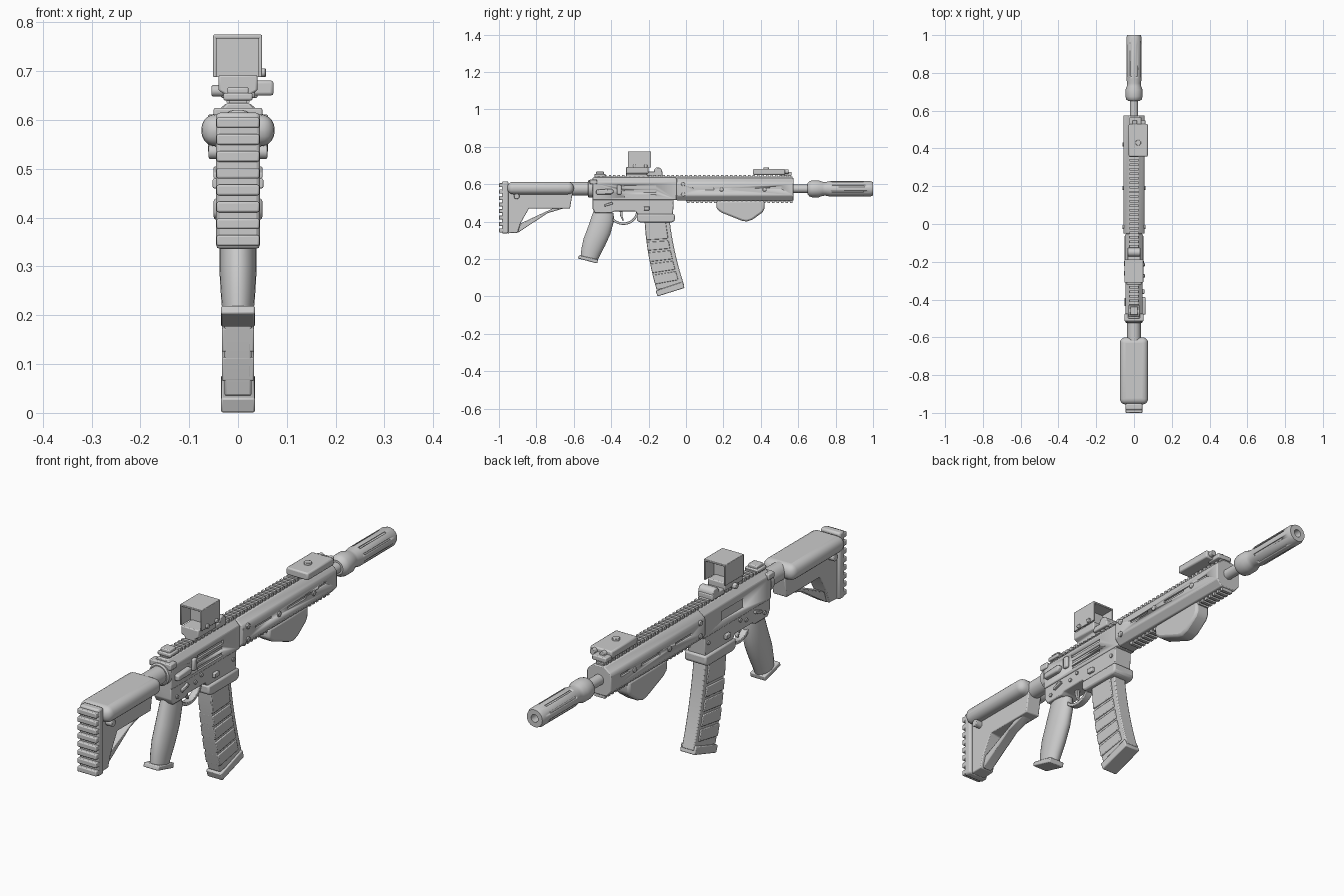
import bpy, bmesh, math
from mathutils import Vector, Matrix

if "Cube" in bpy.data.objects:
    bpy.data.objects.remove(bpy.data.objects["Cube"], do_unlink=True)

GREY = bpy.data.materials.new("light_grey")
GREY.use_nodes = True
GREY.diffuse_color = (0.6, 0.6, 0.6, 1)
GREY.node_tree.nodes["Principled BSDF"].inputs["Base Color"].default_value = (0.6, 0.6, 0.6, 1)


def finish(name, bm, bevel=0, segments=2):
    bmesh.ops.recalc_face_normals(bm, faces=bm.faces)
    mesh = bpy.data.meshes.new(name)
    bm.to_mesh(mesh)
    bm.free()
    mesh.materials.append(GREY)
    ob = bpy.data.objects.new(name, mesh)
    bpy.context.collection.objects.link(ob)
    bpy.ops.object.select_all(action='DESELECT')
    bpy.context.view_layer.objects.active = ob
    ob.select_set(True)
    bpy.ops.object.shade_smooth_by_angle(angle=math.radians(35))
    if bevel:
        mod = ob.modifiers.new("bevel", 'BEVEL')
        mod.width, mod.segments = bevel, segments
        mod.limit_method = 'ANGLE'
    return ob


def extrude(name, points, step, bevel=0, segments=2):
    bm = bmesh.new()
    face = bm.faces.new([bm.verts.new(p) for p in points])
    new = bmesh.ops.extrude_face_region(bm, geom=[face])["geom"]
    bmesh.ops.translate(bm, vec=step, verts=[v for v in new if isinstance(v, bmesh.types.BMVert)])
    return finish(name, bm, bevel, segments)


def side(name, yz, half, bevel=0.004, x=0):
    """Side outline given a thickness across x."""
    return extrude(name, [(x - half, y, z) for y, z in yz], (2 * half, 0, 0), bevel)


def section(name, xz, y0, y1, bevel=0.004, segments=2):
    """Right half of a cross-section, mirrored and run along y."""
    pts = [(x, y0, z) for x, z in xz] + [(-x, y0, z) for x, z in reversed(xz)]
    return extrude(name, pts, (0, y1 - y0, 0), bevel, segments)


def add_box(bm, lo, hi):
    size = [b - a for a, b in zip(lo, hi)]
    mid = [(a + b) / 2 for a, b in zip(lo, hi)]
    return bmesh.ops.create_cube(bm, size=1, matrix=Matrix.Translation(mid) @ Matrix.Diagonal((*size, 1)))


def boxes(name, spans, bevel=0.004):
    bm = bmesh.new()
    for lo, hi in spans:
        add_box(bm, lo, hi)
    return finish(name, bm, bevel)


def lathe(name, profile, start, axis='Y', sides=32, bevel=0):
    """Profile of (distance, radius) spun around an axis."""
    bm = bmesh.new()
    rings = []
    for d, r in profile:
        ring = []
        for i in range(sides):
            a = math.tau * i / sides
            c, s = r * math.cos(a), r * math.sin(a)
            p = {'Y': (c, d, s), 'X': (d, c, s), 'Z': (c, s, d)}[axis]
            ring.append(bm.verts.new(Vector(p) + Vector(start)))
        rings.append(ring)
    for a, b in zip(rings, rings[1:]):
        for i in range(sides):
            j = (i + 1) % sides
            bm.faces.new((a[i], a[j], b[j], b[i]))
    bm.faces.new(rings[0])
    bm.faces.new(rings[-1])
    return finish(name, bm, bevel)


def cut(target, cutter):
    cutter.hide_render = True
    cutter.hide_viewport = True
    mod = target.modifiers.new("cut", 'BOOLEAN')
    mod.object, mod.operation, mod.solver = cutter, 'DIFFERENCE', 'EXACT'


AXIS = 0.575

# Stock: butt pad with ribs, wide cheek piece, skeleton frame
boxes("butt_pad", [((-.045, -.985, .336), (.045, -.95, .615))], .008)
boxes("butt_ribs", [((-.044, -1, .342 + i * .0345), (.044, -.975, .364 + i * .0345)) for i in range(8)], .004)
section("cheek_piece", [(.075, .546), (.075, .612)], -.955, -.6, .03, 5)
side("stock_web", [(-.955, .56), (-.955, .337), (-.9, .34), (-.885, .39), (-.84, .47), (-.62, .47),
                   (-.605, .56)], .032)
side("stock_strut", [(-.9, .34), (-.74, .445), (-.64, .475), (-.62, .5), (-.67, .49), (-.885, .39)], .022)
lathe("stock_pin", [(-.06, .015), (.06, .015)], (0, -.905, .535), 'X', 20, .003)
lathe("buffer_tube", [(-.62, .036), (-.5, .036)], (0, 0, AXIS))
lathe("lock_ring", [(-.525, .04), (-.52, .046), (-.5, .046), (-.495, .04)], (0, 0, AXIS))

# Upper and lower receiver
upper = section("upper_receiver", [(.022, .635), (.044, .612), (.044, .515)], -.5, -.05)
cut(upper, boxes("port_cutter", [((.036, -.33, z), (.06, -.16, z + .014)) for z in (.53, .555, .58)]
                 + [((-.06, -.32, .545), (-.038, -.17, .585))], 0))
side("lower_receiver", [(-.5, .525), (-.5, .47), (-.485, .445), (-.4, .445), (-.385, .455), (-.27, .455),
                        (-.25, .43), (-.07, .43), (-.065, .525)], .04)
side("magazine_well", [(-.262, .44), (-.262, .405), (-.245, .395), (-.075, .395), (-.06, .405), (-.06, .44)], .05, .007)
boxes("charging_handle", [((-.05, -.515, .6), (.05, -.475, .625))])
side("forward_assist", [(-.48, .545), (-.48, .57), (-.395, .575), (-.385, .56), (-.4, .545)], .012, .006, .05)
boxes("deflector", [((.04, -.37, .545), (.056, -.345, .595))], .006)
for s, tag in ((1, "left"), (-1, "right")):
    side("selector_" + tag, [(-.435, .48), (-.435, .492), (-.395, .505), (-.39, .493)], .006, .002, s * .044)
    boxes("catch_" + tag, [sorted_pair for sorted_pair in
                           [((s * .044 - .008, -.225, .46), (s * .044 + .008, -.195, .48))]], .003)
for y, z in ((-.46, .47), (-.3, .5), (-.09, .485), (-.34, .485)):
    lathe("receiver_pin", [(-.045, .008), (.045, .008)], (0, y, z), 'X', 16)

# Trigger and guard
arc = [(-.335 + .08 * math.cos(a), .455 - .073 * math.sin(a)) for a in [math.pi * i / 16 for i in range(17)]]
inner = [(-.335 + .068 * math.cos(a), .457 - .062 * math.sin(a)) for a in [math.pi * i / 16 for i in range(17)]]
side("trigger_guard", arc + inner[::-1], .014, .002)
side("trigger", [(-.355, .46), (-.352, .43), (-.338, .403), (-.332, .407), (-.34, .43), (-.338, .46)], .007, .002)

# Pistol grip: stacked ovals of (y, z, depth, width)
bm = bmesh.new()
rings = []
for y, z, d, w in ((-.437, .46, .05, .03), (-.443, .42, .058, .035), (-.465, .35, .06, .038),
                   (-.49, .29, .058, .038), (-.508, .24, .051, .035), (-.518, .205, .045, .032)):
    rings.append([bm.verts.new((w * math.cos(a), y + d * math.sin(a), z + .3 * d * -math.sin(a)))
                  for a in [math.tau * i / 24 for i in range(24)]])
for a, b in zip(rings, rings[1:]):
    for i in range(24):
        bm.faces.new((a[i], a[i - 1], b[i - 1], b[i]))
bm.faces.new(rings[0])
bm.faces.new(rings[-1])
finish("pistol_grip", bm)
side("grip_base", [(-.578, .203), (-.572, .22), (-.47, .197), (-.475, .176)], .035)

# Curved magazine with raised bands
def mag(t):
    """Rear and front edge points at a fraction of the magazine length."""
    return ((-.222 + .02 * t + .045 * t * t, .41 - .375 * t), (-.088 + .04 * t + .038 * t * t, .41 - .35 * t))

steps = [i / 8 for i in range(9)]
side("magazine", [mag(t)[0] for t in steps] + [mag(t)[1] for t in reversed(steps)], .028, .004)
for t, u in ((0, .29), (.32, .44), (.47, .6), (.63, .76), (.79, .92)):
    (a, b), (c, d) = mag(t), mag(u)
    side("magazine_band", [a, c, (d[0] - .022, d[1]), (b[0] - .022, b[1])], .033, .003)
side("magazine_base", [(-.163, .03), (-.152, 0), (-.008, .045), (-.018, .078)], .035, .004)

# Handguard with slots
guard = section("handguard", [(.024, .634), (.052, .612), (.056, .602), (.056, .538), (.034, .512)], -.05, .575)
slots = [((s * .054 - .006, y, z), (s * .054 + .006, y + w, z + .012))
         for s in (1, -1) for y, w, z in ((.04, .11, .568), (.25, .12, .568), (.45, .06, .575))]
cut(guard, boxes("slot_cutter", slots, 0))
for y, z in ((-.015, .6), (-.015, .545), (.19, .572), (.42, .572)):
    lathe("guard_screw", [(-.061, .011), (.061, .011)], (0, y, z), 'X', 16, .002)

# Top and bottom toothed rails
boxes("rails", [((-.018, -.49, .625), (.018, .57, .64)), ((-.018, 0, .506), (.018, .57, .52))], 0)
boxes("top_rail_teeth", [((-.024, -.485 + i * .024, .636), (.024, -.472 + i * .024, .649)) for i in range(44)], 0)
boxes("bottom_rail_teeth", [((-.024, .005 + i * .024, .499), (.024, .018 + i * .024, .512)) for i in range(24)], 0)

# Rear sight
boxes("rear_sight", [((-.03, -.49, .64), (.03, -.43, .655)), ((-.022, -.482, .65), (.022, -.438, .667))])

# Open hooded optic on its mount
section("optic_mount", [(.024, .64), (.024, .652), (.04, .66), (.04, .692)], -.32, -.2)
boxes("optic_hood", [((-.051, -.31, .767), (.049, -.187, .775)), ((-.051, -.31, .688), (-.044, -.187, .775)),
                     ((.042, -.31, .688), (.049, -.187, .775))], .002)
boxes("optic_lens", [((-.046, -.252, .688), (.044, -.246, .77))], 0)
lathe("optic_emitter", [(-.035, .022), (.035, .022)], (0, -.15, .668), 'X', 24, .004)
boxes("emitter_foot", [((-.035, -.21, .645), (.035, -.125, .668))])
lathe("mount_knob", [(-.054, .012), (-.03, .012)], (0, -.26, .66), 'X', 16, .003)
for y in (-.275, -.215):
    lathe("hood_screw", [(.045, .009), (.057, .009)], (0, y, .697), 'X', 16, .002)

# Aiming module near the muzzle
boxes("aiming_module", [((-.028, .357, .65), (.073, .53, .681))], .006)
lathe("module_button", [(.67, .015), (.69, .015)], (.022, .43, 0), 'Z', 20, .002)
boxes("module_front", [((-.025, .5, .645), (.04, .565, .665))])
for x in (.005, .05):
    lathe("module_lens", [(.52, .012), (.548, .012)], (x, 0, .667), sides=20, bevel=.002)

# Angled foregrip
side("foregrip", [(.163, .512), (.163, .468), (.19, .448), (.3, .404), (.325, .4), (.355, .41), (.41, .45),
                  (.42, .47), (.42, .512)], .032, .01)

# Barrel and fluted suppressor with open bore
lathe("barrel", [(.56, .022), (.66, .022)], (0, 0, AXIS))
can = lathe("suppressor", [(.65, .03), (.66, .041), (.675, .045), (.71, .045), (.73, .038), (.745, .036), (.77, .041),
                           (.985, .041), (1, .036), (1, .016), (.9, .016)], (0, 0, AXIS))
bm = bmesh.new()
for i in range(8):
    verts = add_box(bm, (.037, .78, -.004), (.06, .95, .004))["verts"]
    bmesh.ops.rotate(bm, verts=verts, matrix=Matrix.Rotation(math.tau * (i + .5) / 8, 3, 'Y'))
bmesh.ops.translate(bm, verts=bm.verts, vec=(0, 0, AXIS))
cut(can, finish("flute_cutter", bm))
